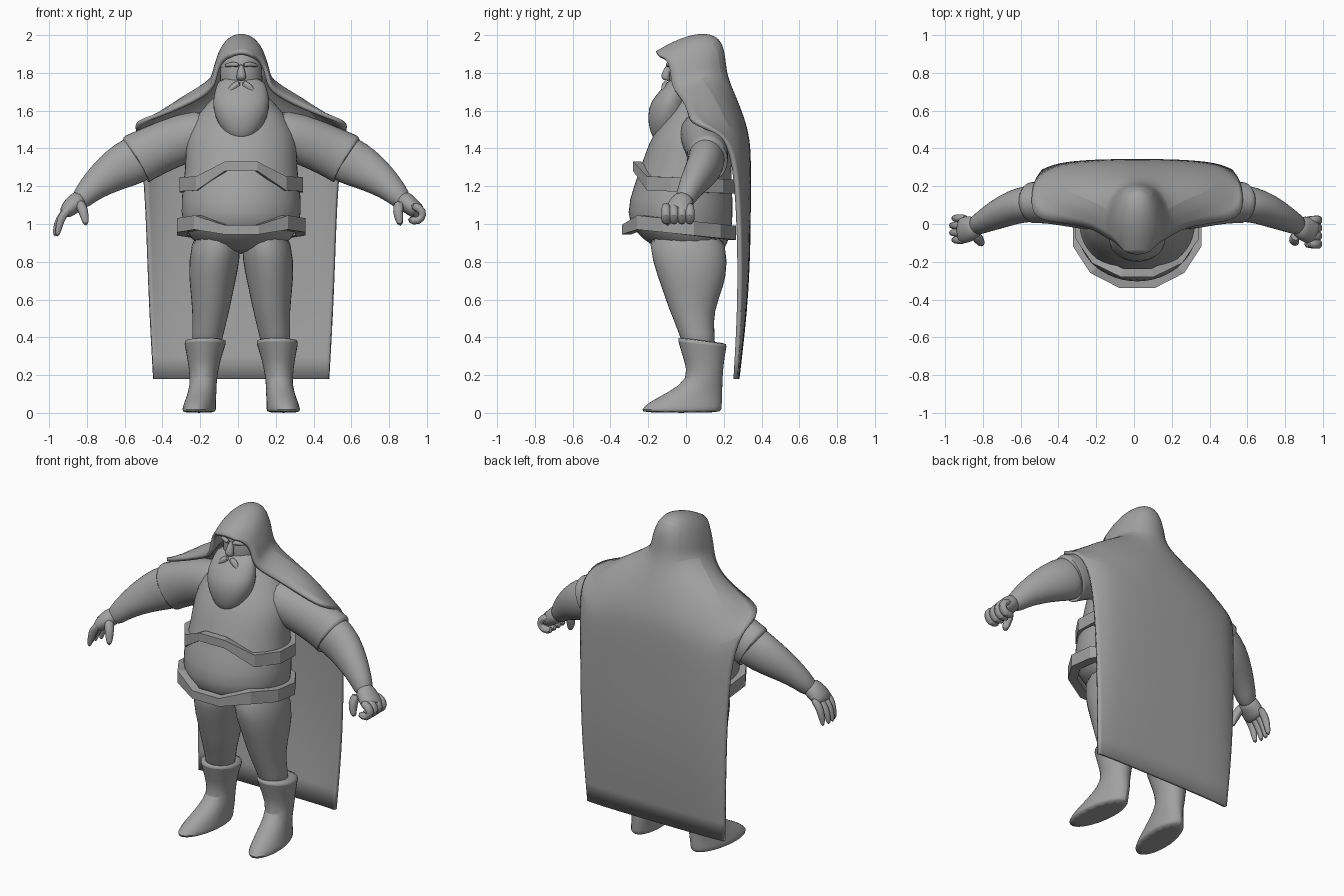
import bpy, bmesh, math
from mathutils import Vector

DX = 0.017  # body midline
grey = bpy.data.materials.new("plain grey")
grey.diffuse_color = (0.36, 0.36, 0.36, 1)
UP = Vector((0, 0, 1))


def make(name, verts, faces, subdiv=1, solid=0, angle=45):
    me = bpy.data.meshes.new(name)
    me.from_pydata([(v[0] + DX, v[1], v[2]) for v in verts], [], faces)
    bm = bmesh.new()
    bm.from_mesh(me)
    bmesh.ops.recalc_face_normals(bm, faces=bm.faces)
    bm.to_mesh(me)
    bm.free()
    me.materials.append(grey)
    ob = bpy.data.objects.new(name, me)
    bpy.context.collection.objects.link(ob)
    if subdiv:
        m = ob.modifiers.new("smooth", 'SUBSURF')
        m.levels = m.render_levels = subdiv
        m.boundary_smooth = 'PRESERVE_CORNERS'
    if solid:
        m = ob.modifiers.new("thickness", 'SOLIDIFY')
        m.thickness, m.offset = solid, 0
    bpy.context.view_layer.objects.active = ob
    ob.select_set(True)
    bpy.ops.object.shade_smooth_by_angle(angle=math.radians(angle))
    ob.select_set(False)
    return ob


def loft(name, rings, side=1, axis=None, n=16):
    """Skin ellipses (x, y, z, radius_across, radius_y) along a path."""
    c = [Vector((r[0] * side, r[1], r[2])) for r in rings]
    verts, faces = [], []
    for i, r in enumerate(rings):
        t = axis or (c[min(i + 1, len(c) - 1)] - c[max(i - 1, 0)]).normalized()
        u = Vector((0, 1, 0))
        u = (u - t * u.dot(t)).normalized()
        v = t.cross(u)
        for k in range(n):
            a = 2 * math.pi * k / n
            verts.append(c[i] + u * r[4] * math.cos(a) + v * r[3] * math.sin(a))
    for i in range(len(c) - 1):
        for k in range(n):
            a, b = i * n + k, i * n + (k + 1) % n
            faces.append((a, b, b + n, a + n))
    faces += [tuple(range(n)), tuple(range((len(c) - 1) * n, len(c) * n))]
    return make(name, verts, faces)


def column(name, rings, n=16):
    """Upright midline shape from (z, y, radius_x, radius_y)."""
    return loft(name, [(0, y, z, rx, ry) for z, y, rx, ry in rings], axis=UP, n=n)


def tube(name, pts, side=1, n=8):
    return loft(name, [(x, y, z, r, r) for x, y, z, r in pts], side, n=n)


# torso and big belly
column("torso", [(.84, .04, .18, .16), (.92, 0, .27, .23), (1.0, -.03, .315, .28), (1.12, -.03, .325, .28),
                 (1.3, 0, .295, .24), (1.43, .025, .3, .225), (1.53, .06, .27, .2),
                 (1.63, .08, .19, .15), (1.72, .07, .1, .1)], n=24)


# belts: twelve-sided bands whose front facet is raised or lowered
def belt(name, radius, front_y, back_y, top, front_shift, drop):
    verts, faces, n = [], [], 12
    mid, ry = (front_y + back_y) / 2, (back_y - front_y) / 2 / math.cos(math.pi / n)
    for i in range(n):
        a = 2 * math.pi * (i + .5) / n
        front = math.cos(a) > .9
        t = top + front_shift if front else top - drop * (1 - math.cos(a)) / 2
        b = t - (.05 if front else .075)
        for s, z in ((1, t), (1, b), (.84, b), (.84, t)):
            verts.append((radius * s * math.sin(a), mid - ry * s * math.cos(a), z))
    for i in range(n):
        a, b = i * 4, (i + 1) % n * 4
        faces += [(a + k, a + (k + 1) % 4, b + (k + 1) % 4, b + k) for k in range(4)]
    make(name, verts, faces, subdiv=0, angle=20)


belt("lower_belt", .352, -.34, .265, 1.055, -.06, .065)
belt("upper_belt", .338, -.28, .27, 1.255, .075, .02)

for s, tag in ((1, "left"), (-1, "right")):
    # trousers
    loft(tag + "_trouser_leg", [(.12, -.01, 1.0, .13, .21), (.145, .025, .79, .14, .205), (.155, .035, .66, .118, .165),
                                (.16, .03, .54, .1, .12), (.175, .055, .43, .085, .095),
                                (.19, .08, .3, .075, .085)], s, UP)
    # boot with wide cuff
    boot = loft(tag + "_boot", [(.19, .085, .385, .11, .13), (.19, .085, .38, .117, .136), (.197, .095, .28, .088, .108),
                                (.2, .105, .18, .072, .09), (.205, .05, .11, .075, .145), (.213, -.005, .055, .083, .2),
                                (.216, -.025, .015, .09, .218), (.216, -.025, 0, .085, .21)], s, UP)
    for v in boot.data.vertices:  # cuff slopes to the back, toe turns out
        if v.co.z > .3:
            v.co.z -= (v.co.y - .085) * .13
        elif v.co.z < .12:
            v.co.x += s * (.05 - v.co.y) * .1
    # sleeve and bare forearm
    loft(tag + "_sleeve", [(.12, .07, 1.5, .12, .12), (.3, .09, 1.46, .135, .118), (.47, .115, 1.385, .135, .112),
                           (.55, .113, 1.345, .142, .112), (.557, .112, 1.342, .142, .112),
                           (.558, .112, 1.341, .12, .1)], s)
    loft(tag + "_forearm", [(.5, .113, 1.37, .12, .1), (.57, .108, 1.335, .13, .1), (.65, .092, 1.295, .117, .093),
                            (.74, .05, 1.235, .092, .08), (.82, .01, 1.165, .066, .06),
                            (.87, -.02, 1.1, .05, .05)], s)

# clenched hand
PALM = [(.84, -.01, 1.14, .05, .05), (.875, -.022, 1.115, .055, .067), (.92, -.035, 1.075, .045, .077)]
loft("fist_palm", PALM + [(.945, -.05, 1.06, .045, .07)], n=12)
for i in range(4):
    y = .02 - i * .042
    tube("fist_finger", [(.9, y, 1.1, .022), (.945, y, 1.085, .027), (.968, y, 1.05, .027),
                         (.94, y, 1.01, .027), (.88, y, 1.025, .022)])
tube("fist_thumb", [(.84, -.06, 1.12, .03), (.825, -.09, 1.07, .032), (.845, -.1, .985, .018)])

# open hand with hanging fingers
loft("open_palm", PALM + [(.94, -.03, 1.045, .03, .068)], -1, n=12)
for i in range(4):
    y, tip = .03 - i * .038, .975 + .015 * math.sin(i * 1.05)
    tube("open_finger", [(.9, y, 1.09, .022), (.945, y, 1.05, .025), (tip - .012, y, 1.0, .022),
                         (tip, y, .93, .012)], -1)
tube("open_thumb", [(.865, -.05, 1.12, .03), (.835, -.085, 1.08, .032), (.82, -.11, .985, .016)], -1)

# head, nose, brows and moustache
column("head", [(1.62, .05, .09, .09), (1.7, .03, .115, .12), (1.84, .025, .117, .12),
                (1.9, .03, .09, .1), (1.95, .04, .04, .05)])
column("nose", [(1.85, -.085, .012, .018), (1.79, -.11, .026, .026), (1.77, -.107, .028, .024),
                (1.757, -.095, .015, .015)], n=10)
for s in (1, -1):
    tube("brow", [(.008, -.098, 1.838, .013), (.045, -.092, 1.85, .015), (.09, -.055, 1.835, .01)], s)
    tube("moustache", [(.004, -.105, 1.748, .018), (.045, -.115, 1.73, .022), (.085, -.115, 1.67, .006)], s)
# full rounded beard
column("beard", [(1.78, -.03, .118, .05), (1.72, -.055, .138, .07), (1.65, -.085, .157, .107), (1.57, -.1, .145, .107),
                 (1.49, -.115, .1, .078), (1.455, -.125, .06, .05), (1.445, -.125, .03, .025)])

# hood: each row runs from the midline (y, z) over two points to the open edge
hood = [
    [(-.155, 1.905), (.02, -.155, 1.903), (.04, -.15, 1.898), (.06, -.14, 1.888)],
    [(-.05, 1.97), (.045, -.05, 1.955), (.075, -.08, 1.92), (.08, -.12, 1.88)],
    [(.08, 2.01), (.06, .07, 1.995), (.11, 0, 1.925), (.105, -.1, 1.86)],
    [(.185, 1.99), (.065, .165, 1.97), (.125, .05, 1.89), (.125, -.085, 1.83)],
    [(.205, 1.88), (.085, .185, 1.87), (.145, .07, 1.83), (.14, -.08, 1.78)],
    [(.215, 1.78), (.09, .19, 1.77), (.155, .08, 1.78), (.155, -.07, 1.71)],
    [(.27, 1.65), (.13, .24, 1.68), (.25, .12, 1.735), (.25, -.01, 1.65)],
    [(.315, 1.52), (.2, .3, 1.54), (.4, .18, 1.64), (.42, .01, 1.58)]]
rows = [[(0, *r[0])] + r[1:] for r in hood]
# cape: back height and depth, then the side edge, with the cloth curving between
for by, bz, ex, ey, ez in ((.33, 1.42, .57, .03, 1.535), (.333, 1.3, .55, .21, 1.48), (.333, 1.15, .505, .27, 1.28),
                           (.328, .65, .49, .29, .65), (.272, .18, .465, .262, .18)):
    rows.append([(ex * f, by + (ey - by) * f ** 8, bz + (ez - bz) * f ** 3) for f in (0, .45, .85, 1)])
verts, faces = [], []
for r in rows:
    verts += [(-x, y, z) for x, y, z in r[:0:-1]] + r
for i in range(len(rows) - 1):
    faces += [(i * 7 + k, i * 7 + k + 1, i * 7 + k + 8, i * 7 + k + 7) for k in range(6)]
make("hooded_cape", verts, faces, subdiv=2, solid=.022)
